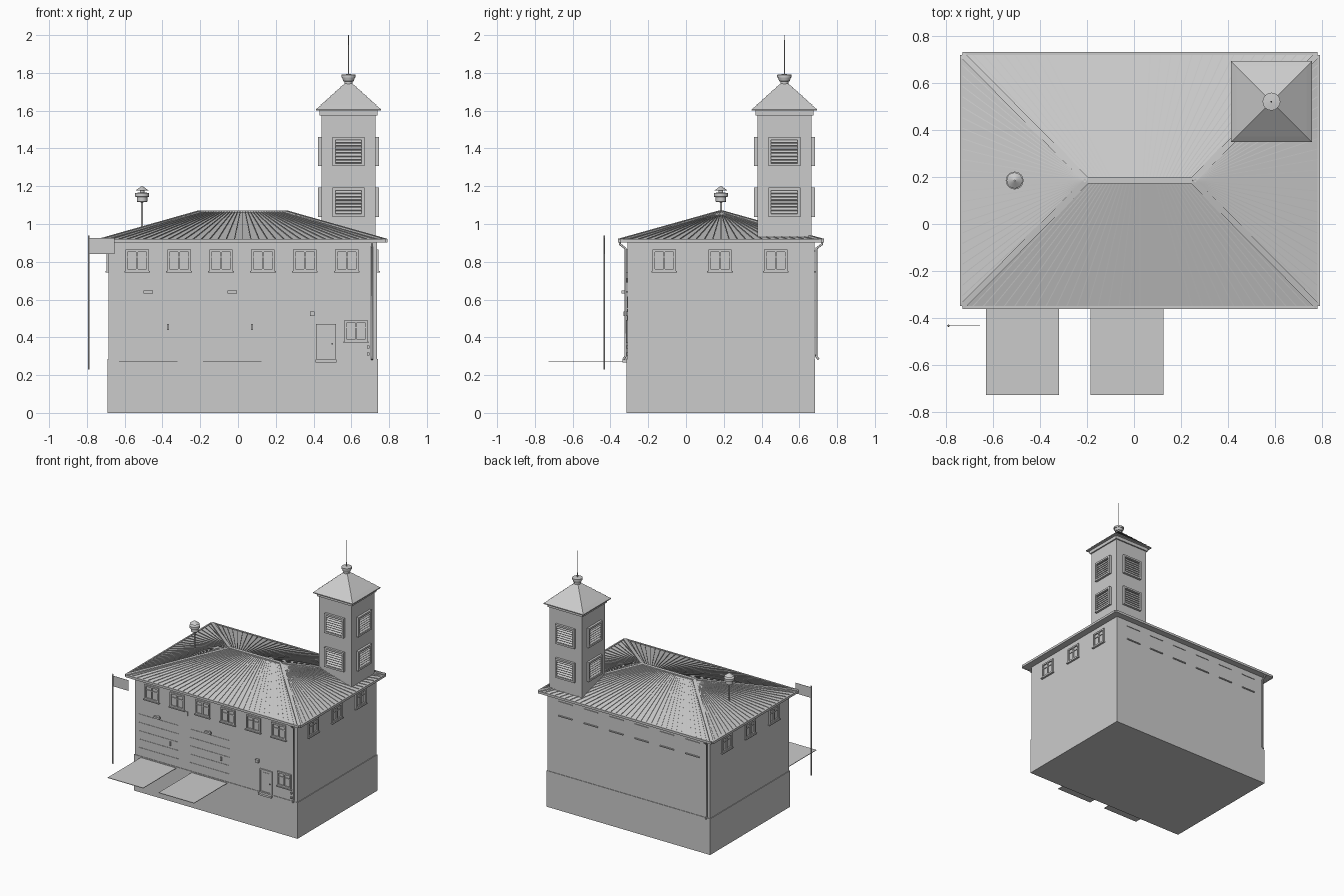
import bpy, bmesh, math
from mathutils import Matrix, Vector

cube = bpy.data.objects.get("Cube")
if cube:
    bpy.data.objects.remove(cube)

grey = bpy.data.materials.new("light grey")
grey.use_nodes = True
grey.diffuse_color = (0.6, 0.6, 0.6, 1)
grey.node_tree.nodes["Principled BSDF"].inputs["Base Color"].default_value = (0.6, 0.6, 0.6, 1)


def finish(name, bm, smooth=False):
    bmesh.ops.recalc_face_normals(bm, faces=bm.faces)
    mesh = bpy.data.meshes.new(name)
    bm.to_mesh(mesh)
    bm.free()
    mesh.materials.append(grey)
    ob = bpy.data.objects.new(name, mesh)
    bpy.context.collection.objects.link(ob)
    if smooth:
        bpy.ops.object.select_all(action='DESELECT')
        ob.select_set(True)
        bpy.context.view_layer.objects.active = ob
        bpy.ops.object.shade_smooth_by_angle(angle=math.radians(35))
    return ob


def add_box(bm, lo, hi, matrix=Matrix()):
    lo, hi = Vector(lo), Vector(hi)
    size = Matrix.Diagonal((hi - lo).to_4d())
    size[3][3] = 1
    bmesh.ops.create_cube(bm, size=1, matrix=matrix @ Matrix.Translation((lo + hi) / 2) @ size)


def boxes(name, items, matrix=Matrix()):
    bm = bmesh.new()
    for lo, hi in items:
        add_box(bm, lo, hi, matrix)
    return finish(name, bm)


def loft(name, rings):
    """Closed solid through rectangular rings (x0, x1, y0, y1, z)."""
    bm = bmesh.new()
    rows = [[bm.verts.new(p) for p in ((a, c, z), (b, c, z), (b, d, z), (a, d, z))]
            for a, b, c, d, z in rings]
    for low, up in zip(rows, rows[1:]):
        for i in range(4):
            j = (i + 1) % 4
            bm.faces.new((low[i], low[j], up[j], up[i]))
    bm.faces.new(rows[0])
    bm.faces.new(rows[-1])
    return finish(name, bm)


def turned(name, profile, x, y, sides=16):
    """Round part from a (radius, height) profile."""
    bm = bmesh.new()
    rows = [[bm.verts.new((x + r * math.cos(math.tau * i / sides),
                           y + r * math.sin(math.tau * i / sides), z)) for i in range(sides)]
            for r, z in profile]
    for low, up in zip(rows, rows[1:]):
        for i in range(sides):
            j = (i + 1) % sides
            bm.faces.new((low[i], low[j], up[j], up[i]))
    bm.faces.new(rows[0])
    bm.faces.new(rows[-1])
    return finish(name, bm, True)


def add_bar(bm, a, b, width, height):
    """Rectangular bar lying along a line."""
    a, b = Vector(a), Vector(b)
    rot = (b - a).to_track_quat('Y', 'Z').to_matrix().to_4x4()
    add_box(bm, (-width / 2, 0, -height), (width / 2, (b - a).length, height),
            Matrix.Translation(a) @ rot)


def pipe(name, points, radius):
    curve = bpy.data.curves.new(name, 'CURVE')
    curve.dimensions = '3D'
    curve.bevel_depth = radius
    curve.bevel_resolution = 2
    curve.use_fill_caps = True
    line = curve.splines.new('POLY')
    line.points.add(len(points) - 1)
    for p, co in zip(line.points, points):
        p.co = (*co, 1)
    curve.materials.append(grey)
    bpy.context.collection.objects.link(bpy.data.objects.new(name, curve))


def on_wall(x, y, z, turn=0):
    """Wall frame: x along the wall, -y outwards."""
    return Matrix.Translation((x, y, z)) @ Matrix.Rotation(turn, 4, 'Z')


def frame(w, h, bar, out):
    return [((-w, -out, -h), (-w + bar, 0, h)), ((w - bar, -out, -h), (w, 0, h)),
            ((-w, -out, h - bar), (w, 0, h)), ((-w, -out, -h), (w, 0, -h + bar))]


def window(name, matrix, w=0.062, h=0.057):
    items = frame(w, h, 0.012, 0.01)
    items += [((-0.005, -0.008, -h), (0.005, 0, h)),
              ((-w, -0.006, 0.015), (w, 0, 0.02)),
              ((-w - 0.006, -0.016, -h - 0.007), (w + 0.006, 0, -h))]
    boxes(name, items, matrix)


def louvre(name, matrix):
    bm = bmesh.new()
    for lo, hi in frame(0.084, 0.077, 0.014, 0.018):
        add_box(bm, lo, hi, matrix)
    for k in range(7):
        tilt = matrix @ Matrix.Translation((0, -0.008, -0.054 + k * 0.018)) @ Matrix.Rotation(0.7, 4, 'X')
        add_box(bm, (-0.072, -0.009, -0.002), (0.072, 0.009, 0.002), tilt)
    finish(name, bm)


# Main building
X0, X1, Y0, Y1, MID = -0.685, 0.735, -0.31, 0.68, 0.185
boxes("walls", [((X0, Y0, 0.2), (X1, Y1, 0.91))])
boxes("foundation", [((X0 - 0.005, Y0 - 0.004, 0), (X1 + 0.005, Y1 + 0.004, 0.285))])

# Hipped roof with fanned seams, ridge caps and gutters
EX0, EX1, EY0, EY1, EZ = -0.73, 0.78, -0.35, 0.72, 0.915
RX0, RX1, RZ = -0.2, 0.25, 1.065
loft("main_roof", [(EX0, EX1, EY0, EY1, EZ - 0.012), (EX0, EX1, EY0, EY1, EZ),
                   (RX0, RX1, MID - 0.002, MID + 0.002, RZ)])
bm = bmesh.new()
for i in range(1, 34):
    t = i / 34
    for y in (EY0, EY1):
        add_bar(bm, (EX0 + t * (EX1 - EX0), y, EZ), (RX0 + t * (RX1 - RX0), MID, RZ), 0.004, 0.004)
for i in range(1, 24):
    y = EY0 + (EY1 - EY0) * i / 24
    add_bar(bm, (EX0, y, EZ), (RX0, MID, RZ), 0.004, 0.004)
    add_bar(bm, (EX1, y, EZ), (RX1, MID, RZ), 0.004, 0.004)
finish("roof_seams", bm)
bm = bmesh.new()
for ex, rx in ((EX0, RX0), (EX1, RX1)):
    for y in (EY0, EY1):
        add_bar(bm, (ex, y, EZ), (rx, MID, RZ), 0.026, 0.007)
add_bar(bm, (RX0, MID, RZ), (RX1, MID, RZ), 0.026, 0.007)
finish("ridge_caps", bm)
boxes("gutters", [((EX0, EY0 - 0.011, 0.902), (EX1, EY0, 0.92)), ((EX0, EY1, 0.902), (EX1, EY1 + 0.011, 0.92)),
                  ((EX0 - 0.011, EY0, 0.902), (EX0, EY1, 0.92)), ((EX1, EY0, 0.902), (EX1 + 0.011, EY1, 0.92))])
for name, x, wall, eave, s in (("front_downspout", 0.71, Y0, EY0, -1), ("back_downspout", -0.665, Y1, EY1, 1)):
    pipe(name, [(x, eave, 0.905), (x, eave, 0.893), (x, wall + s * 0.01, 0.87),
                (x, wall + s * 0.01, 0.3), (x, wall + s * 0.022, 0.282)], 0.006)

# Upper windows
for i in range(6):
    x = -0.534 + i * 0.222
    window("front_window", on_wall(x, Y0, 0.807))
    boxes("back_window_trim", [((x - 0.06, Y1, 0.742), (x + 0.06, Y1 + 0.008, 0.75)),
                               ((x - 0.06, Y1, 0.855), (x + 0.06, Y1 + 0.005, 0.86))])
for i in range(3):
    y = -0.115 + i * 0.295
    window("left_window", on_wall(X1, y, 0.807, math.pi / 2))
    window("right_window", on_wall(X0, y, 0.807, -math.pi / 2))

# Garage doors, aprons and lamps
for x in (-0.475, -0.03):
    panels = [((-0.173, -0.003, 0.29 + k * 0.066), (0.173, 0, 0.352 + k * 0.066)) for k in range(5)]
    panels.append(((0.1, -0.012, 0.44), (0.11, 0, 0.47)))
    boxes("garage_door", panels, on_wall(x, Y0, 0))
    boxes("apron", [((x - 0.155, -0.727, 0.272), (x + 0.155, Y0, 0.276))])
    boxes("door_lamp", [((x - 0.025, -0.342, 0.632), (x + 0.025, -0.325, 0.647)),
                        ((x - 0.005, -0.328, 0.637), (x + 0.005, Y0, 0.645))])

# Shield plate above the doors
bm = bmesh.new()
shield = [bm.verts.new((-0.253 + x, Y0 - 0.006, z)) for x, z in
          ((-0.034, 0.745), (0.034, 0.745), (0.034, 0.712), (0, 0.69), (-0.034, 0.712))]
face = bm.faces.new(shield)
bmesh.ops.translate(bm, vec=(0, 0.006, 0), verts=[v for v in bmesh.ops.extrude_face_region(
    bm, geom=[face])["geom"] if isinstance(v, bmesh.types.BMVert)])
finish("shield_plate", bm)

# Entrance door, step, side window and small fittings
entry = on_wall(0.466, Y0, 0.378)
boxes("entrance_door", frame(0.054, 0.092, 0.01, 0.01) + [((-0.044, -0.004, -0.09), (0.044, 0, 0.085)),
      ((0.03, -0.012, -0.015), (0.036, 0, -0.007)), ((-0.03, -0.007, 0.01), (0.03, 0, 0.07))], entry)
boxes("door_step", [((0.41, -0.335, 0.268), (0.522, Y0, 0.283))])
window("ground_window", on_wall(0.625, Y0, 0.434), 0.06, 0.057)
boxes("wall_lamp", [((0.38, -0.33, 0.513), (0.405, Y0, 0.538))])
boxes("wall_fittings", [((0.683, -0.325, z), (0.695, Y0, z + 0.014)) for z in (0.305, 0.342)])

# Flagpole and flag
turned("flagpole", [(0.005, 0.23), (0.005, 0.935), (0.002, 0.94)], -0.79, -0.433, 8)
boxes("flag", [((-0.79, -0.434, 0.842), (-0.655, -0.432, 0.925))])

# Roof vent
turned("roof_vent", [(0.006, 0.97), (0.006, 1.115), (0.028, 1.118), (0.028, 1.142), (0.038, 1.145),
                     (0.038, 1.163), (0.012, 1.168), (0.012, 1.178), (0.034, 1.178), (0.003, 1.2)], -0.508, MID)

# Tower
TX, TY, TW = 0.585, 0.521, 0.143
boxes("tower_walls", [((TX - TW, TY - TW, 0.93), (TX + TW, TY + TW, 1.6))])
boxes("tower_cornice", [((TX - TW - 0.01, TY - TW - 0.01, 1.575), (TX + TW + 0.01, TY + TW + 0.01, 1.602))])
for k in range(4):
    a = k * math.pi / 2
    for z in (1.115, 1.383):
        louvre("tower_louvre", on_wall(TX + TW * math.sin(a), TY - TW * math.cos(a), z, a))

# Shingled tower roof in overlapping courses
rings = [(0.173, 1.6), (0.173, 1.607)]
for k in range(1, 7):
    z = 1.607 + 0.138 * k / 6
    w = 0.173 - 0.153 * k / 6
    rings += [(w - 0.003, z), (w + 0.002, z)]
loft("tower_roof", [(TX - w, TX + w, TY - w, TY + w, z) for w, z in rings])
turned("tower_cap", [(0.022, 1.735), (0.022, 1.755), (0.028, 1.756), (0.034, 1.775),
                     (0.038, 1.776), (0.038, 1.79), (0.004, 1.794)], TX, TY)
turned("lightning_rod", [(0.0035, 1.785), (0.003, 1.93), (0.0015, 2.0)], TX, TY, 6)
